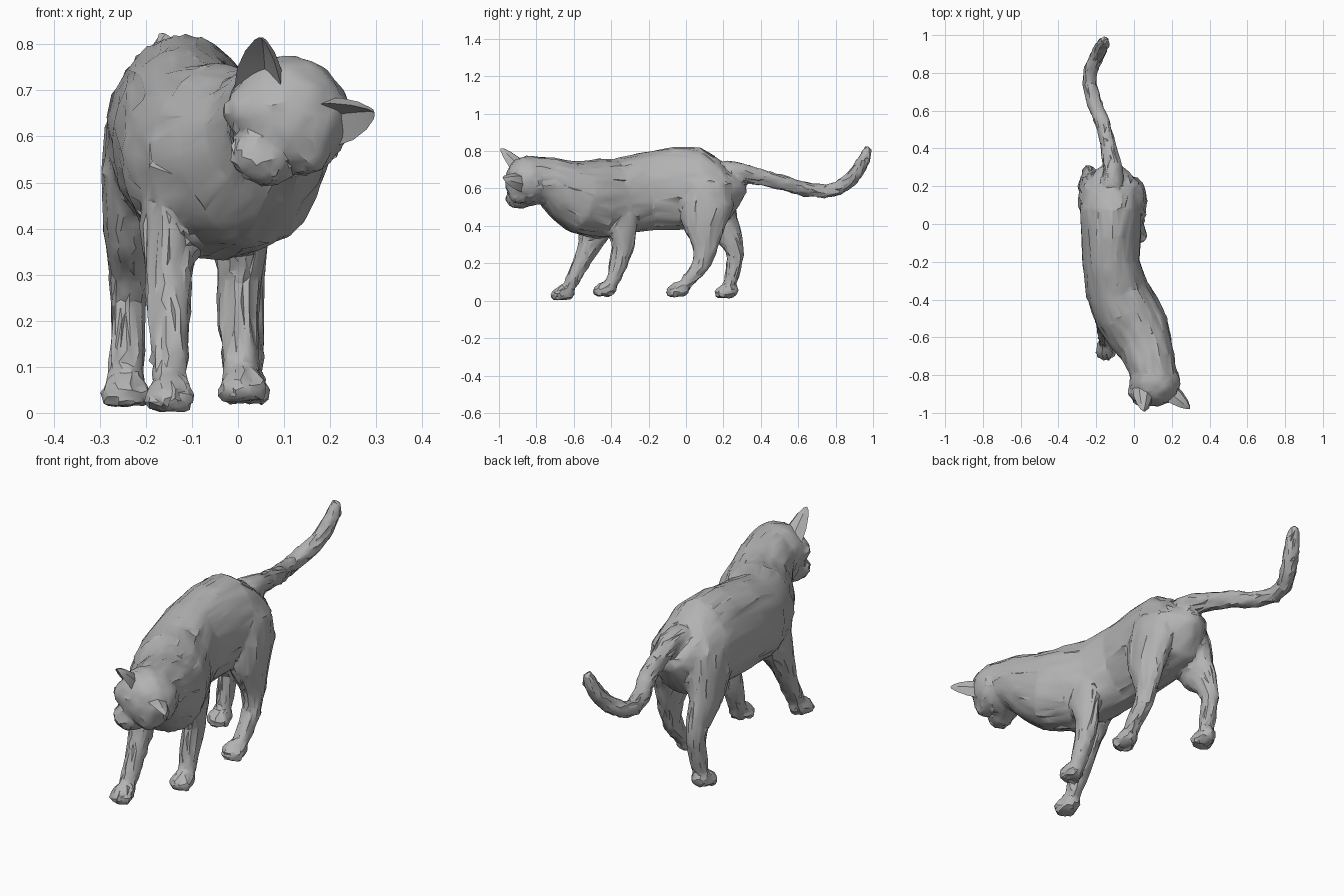
import bpy, bmesh, math, random
from mathutils import Vector, Matrix

if "Cube" in bpy.data.objects:
    bpy.data.objects.remove(bpy.data.objects["Cube"])

random.seed(4)
fur = bpy.data.materials.new("grey fur")
fur.diffuse_color = (0.45, 0.45, 0.45, 1)
fur.use_nodes = True
fur.node_tree.nodes["Principled BSDF"].inputs["Base Color"].default_value = fur.diffuse_color
skin = bmesh.new()  # all soft parts are gathered here, then fused


def loft(bm, rings, ref, sides=20):
    """Closed tube through rings of (x, y, z, side radius, other radius)."""
    pts = [Vector(r[:3]) for r in rings]
    loops = []
    for i, r in enumerate(rings):
        t = (pts[min(i + 1, len(pts) - 1)] - pts[max(i - 1, 0)]).normalized()
        side = Vector(ref).cross(t).normalized()
        up = t.cross(side)
        loops.append([bm.verts.new(pts[i] + side * r[3] * math.cos(a) + up * r[4] * math.sin(a))
                      for a in (2 * math.pi * k / sides for k in range(sides))])
    for a, b in zip(loops, loops[1:]):
        for k in range(sides):
            n = (k + 1) % sides
            bm.faces.new((a[k], a[n], b[n], b[k]))
    bm.faces.new(loops[0][::-1])
    bm.faces.new(loops[-1])


def ball(bm, centre, radii, axes=Matrix.Identity(3), seg=20):
    m = Matrix.Translation(centre) @ axes.to_4x4() @ Matrix.Diagonal((*radii, 1))
    bmesh.ops.create_uvsphere(bm, u_segments=seg, v_segments=seg // 2, radius=1, matrix=m)


def shade(ob, angle):
    bpy.ops.object.select_all(action='DESELECT')
    ob.select_set(True)
    bpy.context.view_layer.objects.active = ob
    bpy.ops.object.shade_smooth_by_angle(angle=math.radians(angle))


def finish(name, bm, angle=30):
    bmesh.ops.recalc_face_normals(bm, faces=bm.faces)
    me = bpy.data.meshes.new(name)
    bm.to_mesh(me)
    bm.free()
    me.materials.append(fur)
    ob = bpy.data.objects.new(name, me)
    bpy.context.collection.objects.link(ob)
    shade(ob, angle)
    return ob


# Torso and neck, rump to head
loft(skin, [
    (-.115, .275, .665, .04, .05), (-.115, .262, .645, .09, .09), (-.12, .20, .60, .145, .17),
    (-.12, .08, .605, .165, .21), (-.12, -.05, .60, .155, .22), (-.12, -.20, .585, .15, .21),
    (-.09, -.35, .56, .165, .20), (-.035, -.47, .545, .175, .212), (.025, -.57, .555, .167, .195),
    (.065, -.66, .60, .14, .158), (.09, -.74, .64, .128, .128), (.11, -.82, .65, .118, .12)],
    (0, 0, 1), 28)

# Tail
loft(skin, [
    (-.115, .13, .70, .03, .03), (-.115, .21, .70, .05, .055), (-.11, .29, .685, .05, .05),
    (-.135, .40, .66, .042, .04), (-.16, .52, .63, .039, .039), (-.21, .64, .595, .038, .038),
    (-.235, .74, .583, .037, .037), (-.23, .81, .60, .037, .037), (-.20, .88, .645, .037, .037),
    (-.175, .93, .71, .035, .035), (-.16, .96, .77, .032, .032), (-.155, .975, .818, .02, .02)],
    (1, 0, 0), 14)

# Legs, paw end last
legs = {
    "front_a": [(-.08, -.40, .60, .05, .08), (-.12, -.43, .50, .08, .115), (-.145, -.48, .40, .066, .10),
                (-.15, -.515, .30, .05, .06), (-.15, -.56, .20, .044, .044), (-.15, -.605, .11, .04, .036),
                (-.15, -.64, .05, .036, .03)],
    "front_b": [(-.03, -.37, .60, .05, .08), (.005, -.36, .48, .065, .11), (.008, -.345, .38, .055, .08),
                (.003, -.335, .29, .047, .057), (0, -.36, .20, .043, .048), (.005, -.385, .12, .04, .036),
                (.01, -.41, .07, .036, .03)],
    "hind_a": [(-.05, .12, .70, .05, .08), (-.03, .12, .62, .085, .13), (-.01, .11, .52, .08, .145),
               (0, .095, .40, .065, .115), (.01, .105, .29, .045, .068), (.015, .085, .20, .038, .048),
               (.02, .02, .115, .036, .036), (.015, -.02, .07, .033, .03)],
    "hind_b": [(-.18, .13, .70, .05, .08), (-.205, .13, .62, .08, .12), (-.222, .14, .52, .075, .13),
               (-.235, .19, .40, .055, .095), (-.235, .25, .31, .043, .058), (-.24, .265, .24, .037, .044),
               (-.24, .245, .13, .038, .035), (-.245, .23, .08, .035, .03)]}
for rings in legs.values():
    loft(skin, rings, (0, 1, 0), 16)

# Paws with four toes each
for x, y, z in ((-.15, -.65, .043), (.01, -.425, .063), (.015, -.035, .06), (-.245, .225, .054)):
    ball(skin, (x, y, z), (.046, .055, .04))
    for dx, dy in ((-.037, -.03), (-.013, -.047), (.013, -.047), (.037, -.03)):
        ball(skin, (x + dx, y + dy, z - .014), (.016, .027, .028), seg=12)

# Head, turned, tilted and lowered
fwd = Vector((-.443, -.633, -.633)).normalized()
side = Vector((.861, 0, -.509))
side = (side - fwd * side.dot(fwd)).normalized()
crown = side.cross(fwd)
axes = Matrix((side, fwd, crown)).transposed()
head = Vector((.11, -.84, .645))


def on_head(s, f, c):
    return head + side * s + fwd * f + crown * c


ball(skin, head, (.135, .13, .125), axes, 28)
ball(skin, on_head(0, .03, .055), (.10, .09, .075), axes)  # forehead
ball(skin, on_head(0, .09, .01), (.05, .055, .06), axes)   # nose bridge
muzzle = Vector((.045, -.91, .555))
ball(skin, muzzle, (.064, .055, .05), axes)
ball(skin, (.06, -.875, .545), (.062, .05, .05), axes)     # jaw
for s in (-1, 1):
    ball(skin, muzzle + side * s * .022 + fwd * .025 - crown * .006, (.028, .026, .026), axes, 12)
    ball(skin, on_head(s * .07, .065, -.015), (.06, .05, .055), axes)  # cheeks

# Fuse, soften and reduce to irregular facets
coat = finish("cat_body", skin)
m = coat.modifiers.new("fuse", 'REMESH')
m.mode, m.voxel_size = 'VOXEL', .01
m = coat.modifiers.new("soften", 'SMOOTH')
m.factor, m.iterations = .5, 7
m = coat.modifiers.new("facet", 'DECIMATE')
m.ratio = .11
fused = bpy.data.meshes.new_from_object(coat.evaluated_get(bpy.context.evaluated_depsgraph_get()))
coat.modifiers.clear()
coat.data = fused
fused.materials.clear()
fused.materials.append(fur)
for v in fused.vertices:  # ruffled fur
    v.co += v.normal * random.uniform(-.003, .006)
    v.co.z = max(v.co.z, 0)
shade(coat, 30)

# Cupped ears: a rounded back, a hollow front and a blunt tip
for name, base, tip in (("ear_upper", (.05, -.90, .715), (.05, -.992, .815)),
                        ("ear_outer", (.207, -.905, .635), (.296, -.978, .652))):
    base, tip = Vector(base), Vector(tip)
    up = (tip - base).normalized()
    wide = up.cross(fwd).normalized()
    out = wide.cross(up)
    if out.dot(fwd) < 0:
        out = -out
    bm = bmesh.new()
    outline = ((-.058, .012), (-.04, -.03), (0, -.048), (.04, -.03), (.058, .012), (0, -.02))
    rows = []
    for h, k in ((-.35, 1.05), (.25, .9), (.65, .6), (.92, .25)):
        c = base.lerp(tip, h)
        rows.append([bm.verts.new(c + wide * w * k + out * d * k) for w, d in outline])
    top = bm.verts.new(tip)
    for i in range(6):
        j = (i + 1) % 6
        for a, b in zip(rows, rows[1:]):
            bm.faces.new((a[i], a[j], b[j], b[i]))
        bm.faces.new((rows[-1][i], rows[-1][j], top))
    bm.faces.new(rows[0])
    finish(name, bm)

# Nose
bm = bmesh.new()
ball(bm, muzzle + fwd * .045 + crown * .018, (.014, .01, .01), axes, 10)
finish("nose", bm)
